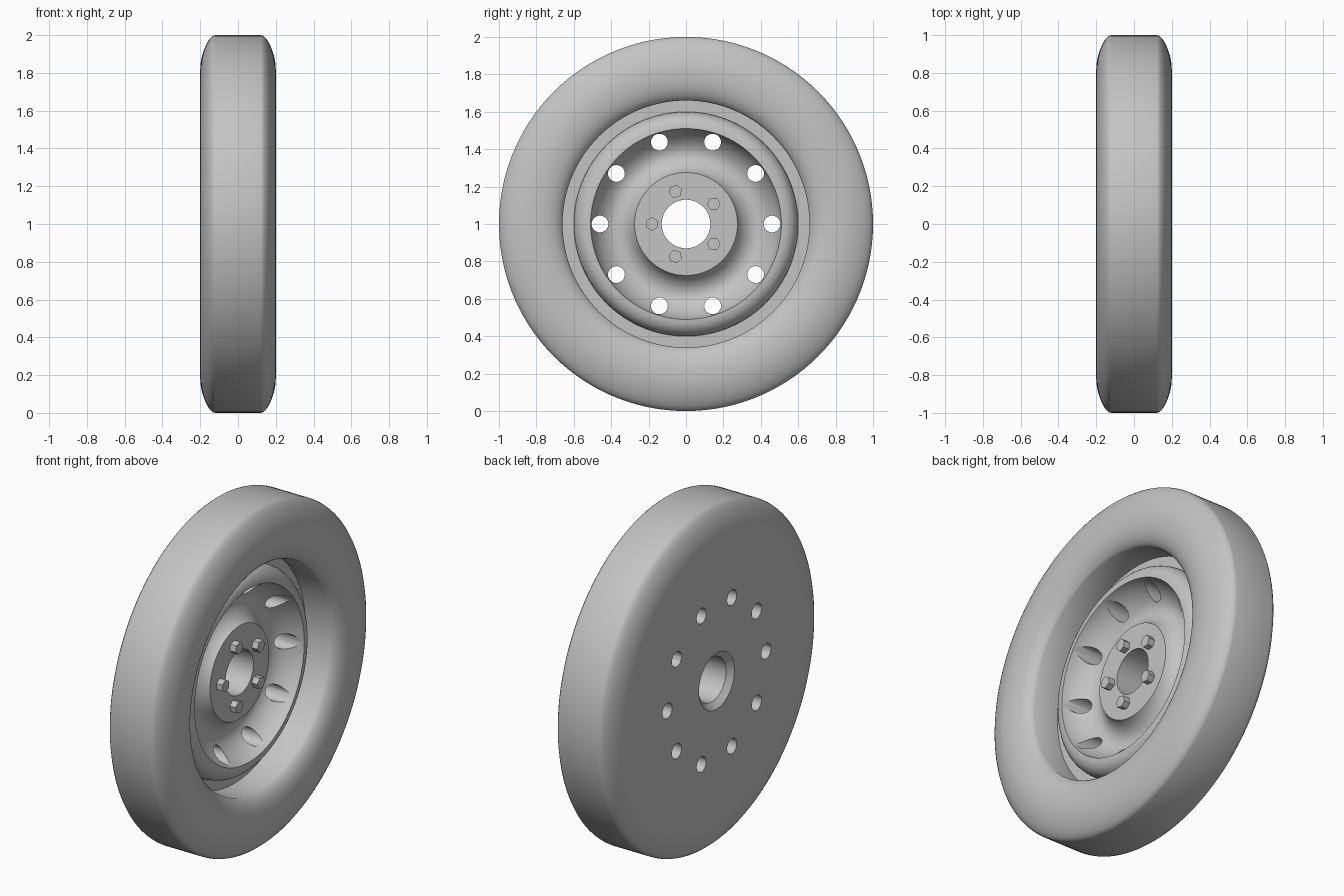
import bpy, bmesh, math
from mathutils import Matrix, Vector
from mathutils.geometry import interpolate_bezier

if "Cube" in bpy.data.objects:
    bpy.data.objects.remove(bpy.data.objects["Cube"])

grey = bpy.data.materials.new("plain grey")
grey.use_nodes = True
grey.diffuse_color = (0.55, 0.55, 0.55, 1)
grey.node_tree.nodes["Principled BSDF"].inputs["Base Color"].default_value = (0.55, 0.55, 0.55, 1)

CENTRE = Vector((0, 0, 1))


def add_object(name, bm):
    bmesh.ops.recalc_face_normals(bm, faces=bm.faces)
    mesh = bpy.data.meshes.new(name)
    bm.to_mesh(mesh)
    bm.free()
    mesh.materials.append(grey)
    ob = bpy.data.objects.new(name, mesh)
    bpy.context.collection.objects.link(ob)
    return ob


def curve(*pts, steps=10):
    """Bezier through (x, radius) points: start, handle, handle, end."""
    a, h1, h2, b = (Vector((x, r, 0)) for x, r in pts)
    return [(p.x, p.y) for p in interpolate_bezier(a, h1, h2, b, steps)]


def lathe(name, profile, segments):
    """Turn a closed (x, radius) outline around the axle."""
    bm = bmesh.new()
    clean = [p for i, p in enumerate(profile) if math.dist(p, profile[i - 1]) > 1e-5]
    verts = [bm.verts.new((x, 0, 1 + r)) for x, r in clean]
    edges = [bm.edges.new((v, verts[i - 1])) for i, v in enumerate(verts)]
    bmesh.ops.spin(bm, geom=verts + edges, cent=CENTRE, axis=(1, 0, 0),
                   angle=math.tau, steps=segments, use_merge=True)
    bmesh.ops.remove_doubles(bm, verts=bm.verts, dist=1e-5)
    return add_object(name, bm)


def rods(name, count, ring, radius, x0, x1, sides, start=0.0):
    """Prisms parallel to the axle, spaced evenly on a ring."""
    bm = bmesh.new()
    for i in range(count):
        turn = Matrix.Rotation(start + math.tau * i / count, 4, 'X')
        place = (Matrix.Translation(CENTRE) @ turn
                 @ Matrix.Translation(((x0 + x1) / 2, ring, 0))
                 @ Matrix.Rotation(math.pi / 2, 4, 'Y')
                 @ Matrix.Rotation(math.pi / 2, 4, 'Z'))
        bmesh.ops.create_cone(bm, cap_ends=True, segments=sides, radius1=radius,
                              radius2=radius, depth=x1 - x0, matrix=place)
    return add_object(name, bm)


# Tyre: flat tread with rounded shoulders on both sides
shoulder = curve((0.2, 0.82), (0.2, 0.90), (0.155, 1.0), (0.12, 1.0))
back_shoulder = [(-x, r) for x, r in reversed(shoulder)]
bead = curve((0.14, 0.66), (0.175, 0.68), (0.2, 0.73), (0.2, 0.82))

# Rim: raised lip, curved dish and flat hub face
lip = curve((0.075, 0.51), (0.075, 0.565), (0.035, 0.60), (-0.02, 0.60))
dish = curve((-0.065, 0.375), (-0.065, 0.43), (0.0, 0.495), (0.075, 0.51), steps=12)
hub_flank = curve((0.01, 0.275), (-0.03, 0.29), (-0.065, 0.33), (-0.065, 0.375))

# Back: flat, with a countersunk axle bore
profile = ([(-0.17, 0.13), (0.01, 0.13)] + hub_flank + dish + lip
           + [(-0.02, 0.66)] + bead + shoulder + back_shoulder
           + [(-0.2, 0.66), (-0.2, 0.165)])
wheel = lathe("wheel_body", profile, 120)

# Ten vent holes cut right through the dish
cutter = rods("vent_cutter", 10, 0.46, 0.045, -0.4, 0.4, 24)
cutter.hide_render = True
cut = wheel.modifiers.new("vent_holes", 'BOOLEAN')
cut.operation = 'DIFFERENCE'
cut.solver = 'EXACT'
cut.object = cutter
bpy.ops.object.select_all(action='DESELECT')
bpy.context.view_layer.objects.active = wheel
wheel.select_set(True)
bpy.ops.object.modifier_apply(modifier=cut.name)
bpy.data.objects.remove(cutter)
bpy.ops.object.shade_smooth_by_angle(angle=math.radians(35))

# Five hexagonal wheel bolts
rods("wheel_bolts", 5, 0.183, 0.036, 0.0, 0.048, 6, start=math.pi)
